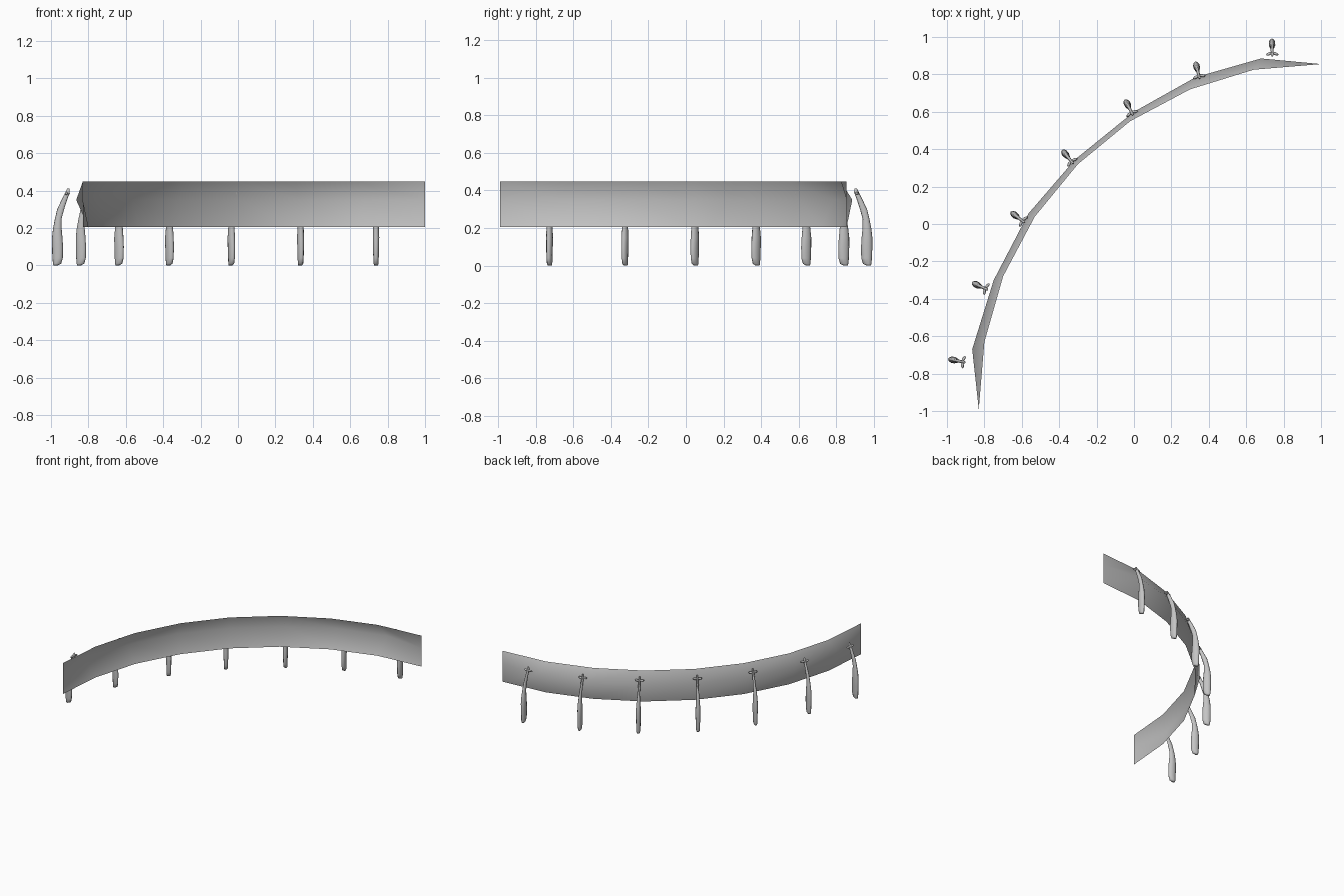
import bpy, bmesh, math
from mathutils import Matrix, Vector

cube = bpy.data.objects.get("Cube")
if cube:
    bpy.data.objects.remove(cube, do_unlink=True)

grey = bpy.data.materials.new("plain grey")
grey.use_nodes = True
grey.diffuse_color = (0.55, 0.55, 0.55, 1)
grey.node_tree.nodes["Principled BSDF"].inputs["Base Color"].default_value = (0.55, 0.55, 0.55, 1)


def finish(name, bm, recalc=True):
    """Turn a bmesh into a smooth-shaded grey object."""
    if recalc:
        bmesh.ops.recalc_face_normals(bm, faces=bm.faces)
    for face in bm.faces:
        face.smooth = True
    mesh = bpy.data.meshes.new(name)
    bm.to_mesh(mesh)
    bm.free()
    mesh.materials.append(grey)
    obj = bpy.data.objects.new(name, mesh)
    bpy.context.collection.objects.link(obj)
    return obj


def bridge(bm, a, b, closed):
    """Join two rows of vertices with quads."""
    n = len(a)
    for i in range(n if closed else n - 1):
        j = (i + 1) % n
        bm.faces.new((a[i], a[j], b[j], b[i]))


# Curved band: rim path, and a ridge path that bulges outwards between the rims
START, END = (-0.83, -0.99), (1.0, 0.855)
RIM = [START, (-0.80, -0.63), (-0.70, -0.28), (-0.53, 0.04), (-0.30, 0.32),
       (-0.02, 0.55), (0.30, 0.72), (0.64, 0.825), END]
RIDGE = [START, (-0.865, -0.67), (-0.75, -0.30), (-0.565, 0.055), (-0.315, 0.345),
         (0.0, 0.60), (0.33, 0.785), (0.68, 0.885), END]
bm = bmesh.new()
rows = [[bm.verts.new((x, y, z)) for x, y in path]
        for path, z in ((RIM, 0.205), (RIDGE, 0.35), (RIM, 0.448))]
for low, high in zip(rows, rows[1:]):
    bridge(bm, high, low, False)
finish("curved_band", bm, recalc=False)

# Hanging arm profile: height, inner side, outer side, half width
ARM = [(0.0, 0.0, 0.022, 0.010), (0.01, -0.02, 0.025, 0.014), (0.04, -0.029, 0.028, 0.015),
       (0.10, -0.03, 0.03, 0.017), (0.15, -0.027, 0.03, 0.018), (0.20, -0.022, 0.024, 0.016),
       (0.25, -0.022, 0.014, 0.012), (0.30, -0.036, 0.002, 0.009), (0.35, -0.052, -0.022, 0.008),
       (0.39, -0.067, -0.042, 0.007), (0.41, -0.065, -0.052, 0.005)]
SIDES = 10


def hanging_arm(name, x, y, angle):
    place = Matrix.Translation((x, y, 0)) @ Matrix.Rotation(angle, 4, 'Z')
    bm = bmesh.new()
    rings = []
    for z, inner, outer, half in ARM:
        mid, depth = (inner + outer) / 2, (outer - inner) / 2
        turns = [math.tau * k / SIDES for k in range(SIDES)]
        rings.append([bm.verts.new((mid + depth * math.cos(t), half * math.sin(t), z))
                      for t in turns])
    for low, high in zip(rings, rings[1:]):
        bridge(bm, low, high, True)
    bm.faces.new(rings[0][::-1])
    bm.faces.new(rings[-1])
    # Pair of small prongs near the top, swept towards the band
    for side in (-1, 1):
        shape = (Matrix.Translation((-0.052, side * 0.017, 0.385))
                 @ Matrix.Rotation(side * math.radians(20), 4, 'Z')
                 @ Matrix.Diagonal((0.008, 0.018, 0.008, 1)))
        bmesh.ops.create_uvsphere(bm, u_segments=8, v_segments=6, radius=1, matrix=shape)
    bm.transform(place)
    finish(name, bm)


# Row of arms along the outside of the band
SPOTS = [(-0.965, -0.727), (-0.84, -0.325), (-0.636, 0.047), (-0.366, 0.373),
         (-0.035, 0.64), (0.335, 0.84), (0.738, 0.962)]
for i, (x, y) in enumerate(SPOTS):
    hanging_arm(f"hanging_arm_{i + 1}", x, y, math.radians(168 - 12.8 * i))
